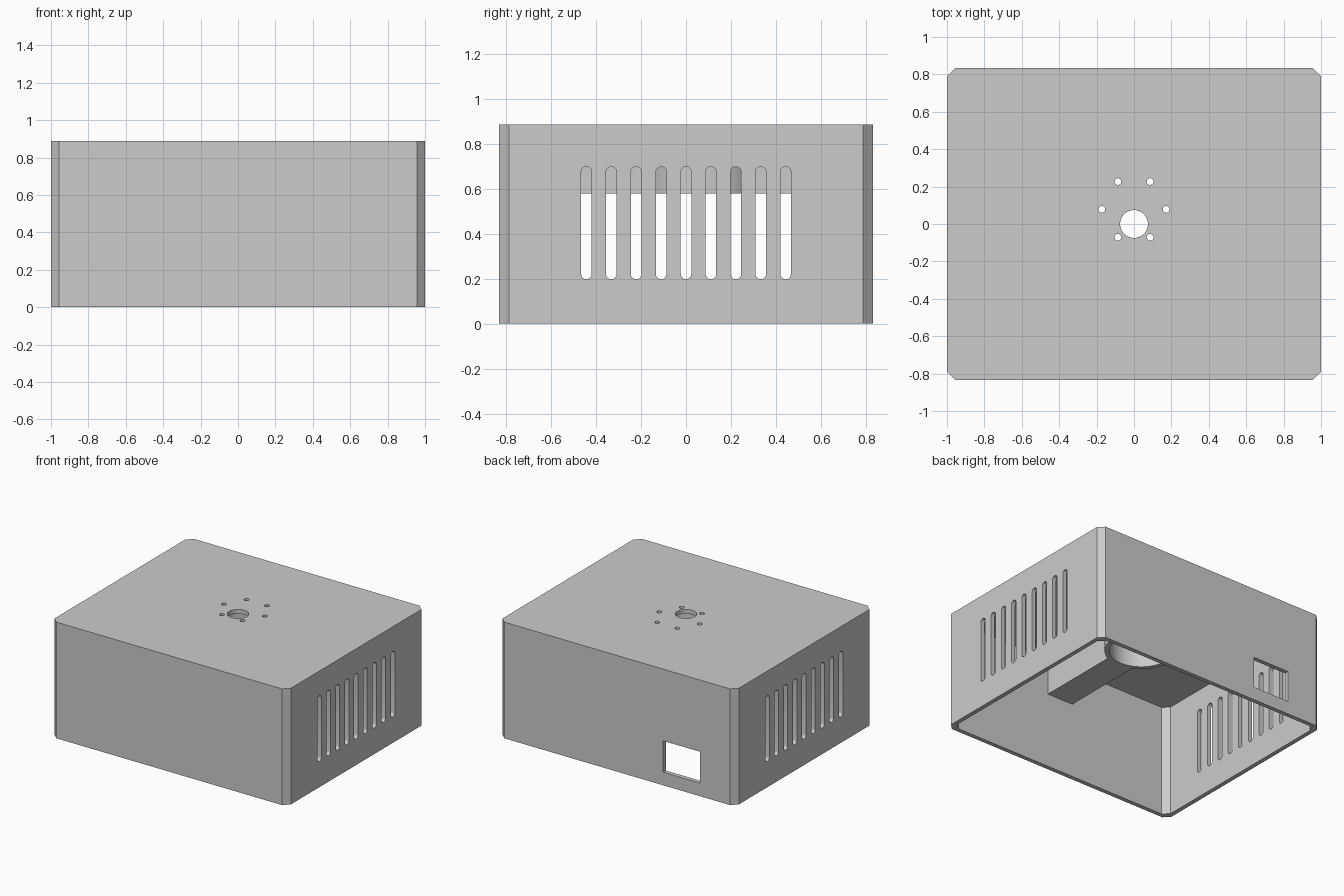
import bpy, bmesh, math
from mathutils import Vector

cube = bpy.data.objects.get("Cube")
if cube:
    bpy.data.objects.remove(cube, do_unlink=True)

# Main dimensions
HX, HY, H = 1.0, 0.833, 0.889
WALL, CHAMFER = 0.033, 0.044
MOTOR_Y, MOUNT_Z = 0.078, 0.58

grey = bpy.data.materials.new("light grey")
grey.use_nodes = True
grey.diffuse_color = (0.6, 0.6, 0.6, 1)
grey.node_tree.nodes["Principled BSDF"].inputs["Base Color"].default_value = (0.6, 0.6, 0.6, 1)


def prism(name, outlines, axis, lo, hi):
    """Extrude closed 2D outlines along an axis; (u, v) are the other two axes."""
    place = {"x": lambda u, v, w: (w, u, v),
             "y": lambda u, v, w: (u, w, v),
             "z": lambda u, v, w: (u, v, w)}[axis]
    bm = bmesh.new()
    for pts in outlines:
        face = bm.faces.new([bm.verts.new(place(u, v, lo)) for u, v in pts])
        grown = bmesh.ops.extrude_face_region(bm, geom=[face])["geom"]
        new = [g for g in grown if isinstance(g, bmesh.types.BMVert)]
        bmesh.ops.translate(bm, verts=new, vec=Vector(place(0, 0, hi - lo)))
    bmesh.ops.recalc_face_normals(bm, faces=bm.faces)
    mesh = bpy.data.meshes.new(name)
    bm.to_mesh(mesh)
    bm.free()
    mesh.materials.append(grey)
    obj = bpy.data.objects.new(name, mesh)
    bpy.context.collection.objects.link(obj)
    return obj


def combine(target, tool, operation="DIFFERENCE"):
    """Apply a boolean and discard the tool object."""
    mod = target.modifiers.new("boolean", "BOOLEAN")
    mod.operation, mod.solver, mod.object = operation, "EXACT", tool
    bpy.context.view_layer.objects.active = target
    bpy.ops.object.modifier_apply(modifier=mod.name)
    bpy.data.objects.remove(tool, do_unlink=True)


def rect(x0, x1, y0, y1):
    return [(x0, y0), (x1, y0), (x1, y1), (x0, y1)]


def chamfered(hx, hy, c):
    return [(hx - c, -hy), (hx, c - hy), (hx, hy - c), (hx - c, hy),
            (c - hx, hy), (-hx, hy - c), (-hx, c - hy), (c - hx, -hy)]


def circle(cx, cy, r, n):
    return [(cx + r * math.cos(math.tau * i / n), cy + r * math.sin(math.tau * i / n))
            for i in range(n)]


def slot(cy, r, z0, z1, n=10):
    top = [(cy + r * math.cos(math.pi * i / n), z1 - r + r * math.sin(math.pi * i / n))
           for i in range(n + 1)]
    return top + [(2 * cy - y, z0 + z1 - z) for y, z in top]


# Open-bottomed enclosure
shell = prism("enclosure_shell", [chamfered(HX, HY, CHAMFER)], "z", 0, H)
combine(shell, prism("cavity", [chamfered(HX - WALL, HY - WALL, CHAMFER)], "z", -0.1, H - WALL))

# Vent slots through both side walls
vents = [slot(i * 0.111, 0.0235, 0.198, 0.7) for i in range(-4, 5)]
combine(shell, prism("vents", vents, "x", -1.2, 1.2))

# Connector window in the back wall
combine(shell, prism("window", [rect(-0.7, -0.39, 0.1, 0.34)], "y", 0.6, 1.0))

# Shaft hole and ring of screw holes in the top
holes = [circle(0, 0, 0.0745, 48)]
holes += [circle(*p, 0.018, 24) for p in circle(0, MOTOR_Y, 0.172, 6)]
combine(shell, prism("holes", holes, "z", 0.8, 1.0))

# Motor collar with a rib reaching the front and back walls
mount_top = H - WALL + 0.001
mount = prism("motor_mount", [circle(0, MOTOR_Y, 0.255, 72)], "z", MOUNT_Z, mount_top)
reach = HY - WALL + 0.001
combine(mount, prism("rib", [rect(-0.111, 0.111, -reach, reach)], "z", MOUNT_Z, mount_top), "UNION")
combine(mount, prism("bore", [circle(0, MOTOR_Y, 0.222, 72)], "z", 0.4, 1.0))

# Smooth the round walls, keep the corners sharp
for obj in (shell, mount):
    bpy.ops.object.select_all(action="DESELECT")
    obj.select_set(True)
    bpy.context.view_layer.objects.active = obj
    bpy.ops.object.shade_smooth_by_angle(angle=math.radians(30))
